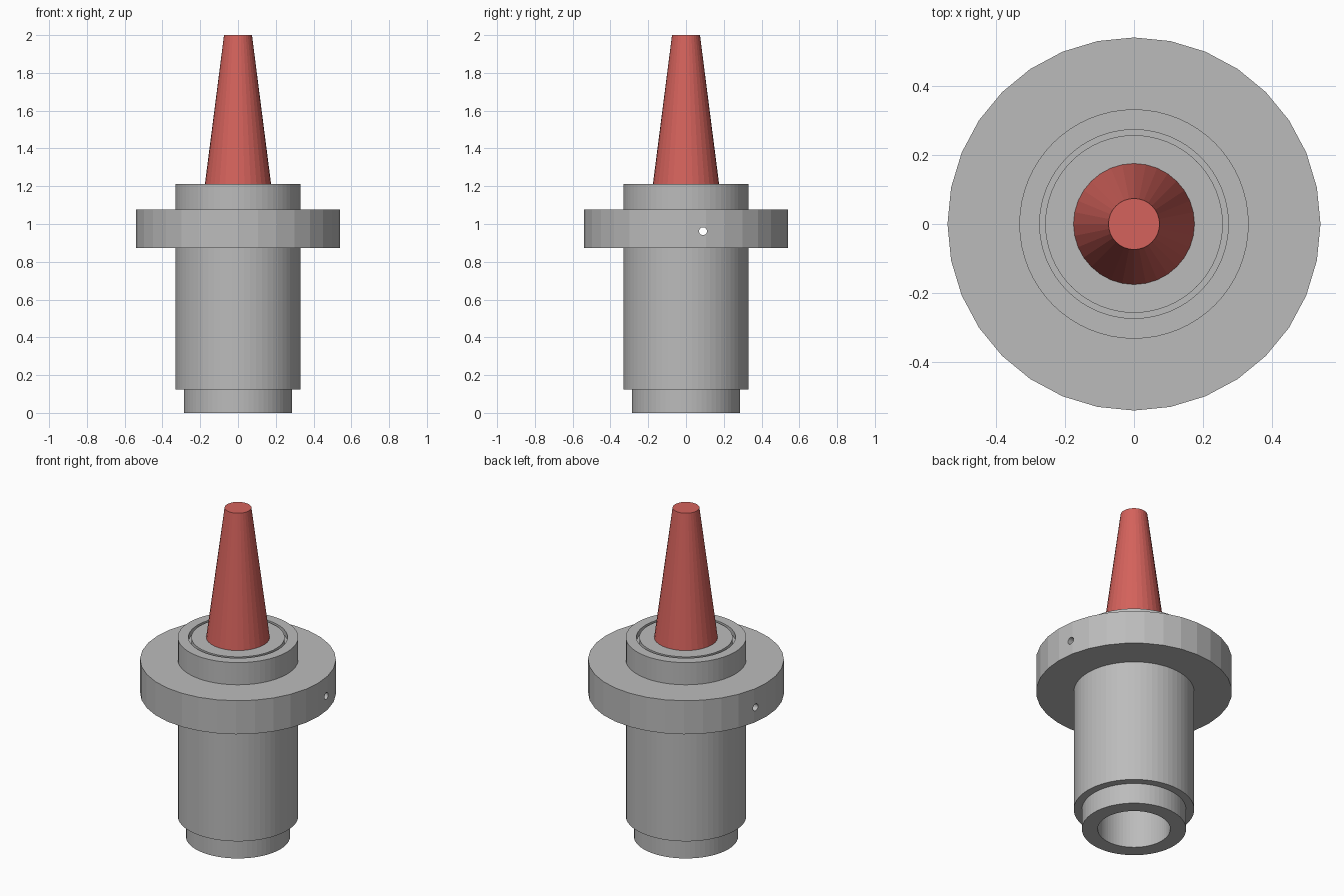
import bpy, bmesh, math

if "Cube" in bpy.data.objects:
    bpy.data.objects.remove(bpy.data.objects["Cube"])


def material(name, rgb):
    m = bpy.data.materials.new(name)
    m.diffuse_color = (*rgb, 1)
    m.use_nodes = True
    m.node_tree.nodes["Principled BSDF"].inputs["Base Color"].default_value = m.diffuse_color
    return m


steel = material("steel grey", (0.5, 0.5, 0.5))
red = material("tip red", (0.665, 0.123, 0.107))


def lathe(name, profile, sides, mat, closed=True):
    """Revolve (radius, z) points about z; radius 0 makes a single pole vertex."""
    bm = bmesh.new()
    rings = []
    for r, z in profile:
        if r == 0:
            rings.append([bm.verts.new((0, 0, z))] * sides)
        else:
            rings.append([bm.verts.new((r * math.cos(2 * math.pi * i / sides),
                                        r * math.sin(2 * math.pi * i / sides), z))
                          for i in range(sides)])
    pairs = list(zip(rings, rings[1:]))
    if closed:
        pairs.append((rings[-1], rings[0]))
    for a, b in pairs:
        for i in range(sides):
            j = (i + 1) % sides
            corners = list(dict.fromkeys((a[i], a[j], b[j], b[i])))
            if len(corners) > 2:
                bm.faces.new(corners)
    bmesh.ops.recalc_face_normals(bm, faces=bm.faces[:])
    mesh = bpy.data.meshes.new(name)
    bm.to_mesh(mesh)
    bm.free()
    mesh.materials.append(mat)
    ob = bpy.data.objects.new(name, mesh)
    bpy.context.collection.objects.link(ob)
    return ob


# stepped sleeve with a blind bore below and a ring groove in its top
body = lathe("sleeve_body", [
    (0, 1.12), (0.2, 1.12), (0.2, 0.125), (0.2, 0), (0.287, 0),
    (0.287, 0.125), (0.332, 0.125), (0.332, 1.212), (0.273, 1.212),
    (0.273, 1.18), (0.257, 1.18), (0.257, 1.212), (0, 1.212)],
    64, steel, closed=False)

# wide collar around the sleeve
collar = lathe("collar", [(0.322, 0.873), (0.54, 0.873), (0.54, 1.077), (0.322, 1.077)],
               32, steel)

# tapered tip
lathe("tapered_tip", [(0, 1.205), (0.176, 1.205), (0.074, 2.0), (0, 2.0)],
      32, red, closed=False)

# pin hole drilled sideways through collar and sleeve
drill = lathe("pin_hole_cutter", [(0, -0.8), (0.021, -0.8), (0.021, 0.8), (0, 0.8)],
              16, steel, closed=False)
drill.rotation_euler = (0, math.pi / 2, 0)
drill.location = (0, 0.09, 0.962)
drill.hide_render = True
drill.hide_viewport = True
drill.display_type = 'WIRE'
for part in (body, collar):
    cut = part.modifiers.new("pin_hole", 'BOOLEAN')
    cut.operation = 'DIFFERENCE'
    cut.solver = 'EXACT'
    cut.object = drill
